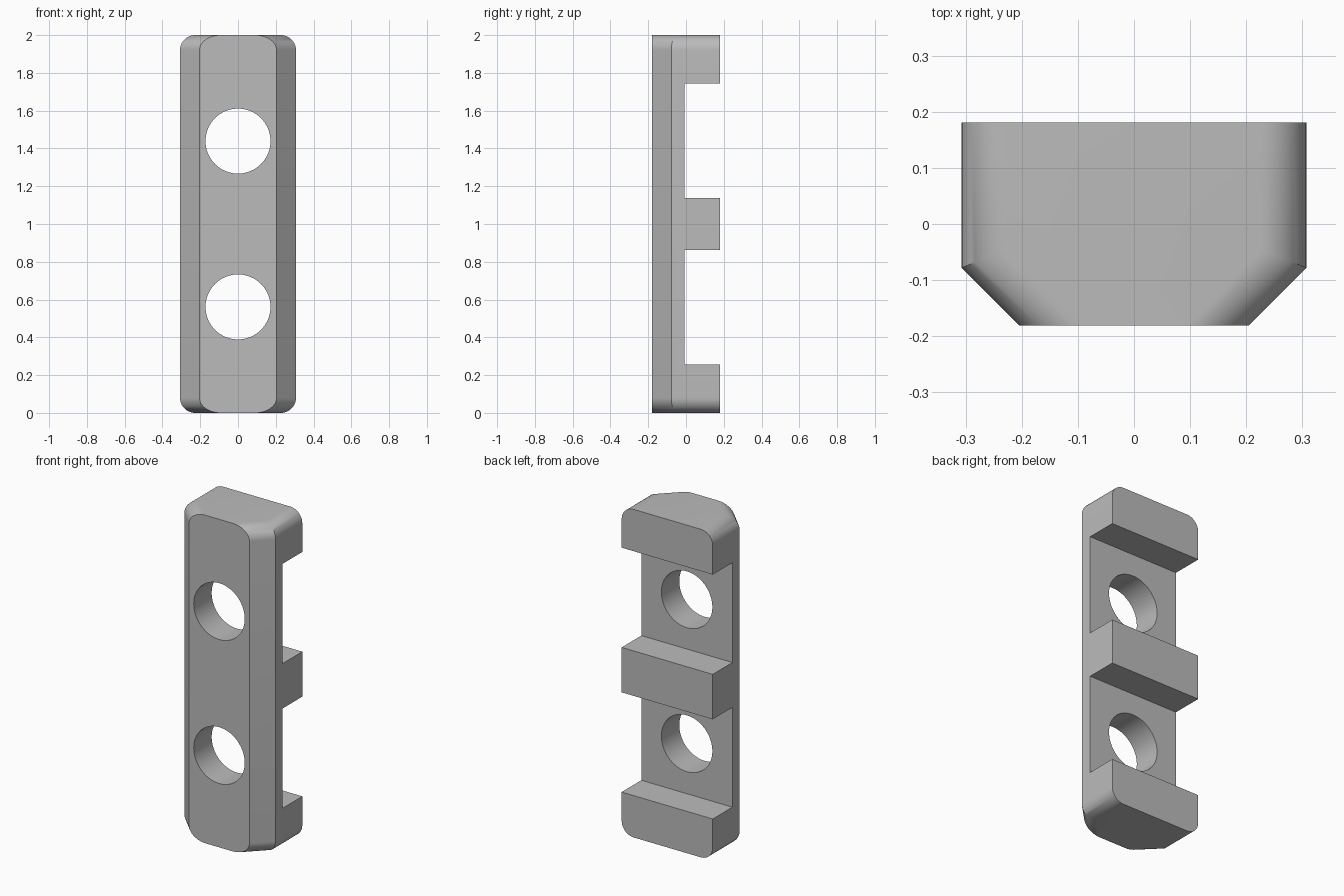
import bpy, bmesh, math
from mathutils import Matrix

old = bpy.data.objects.get("Cube")
if old:
    bpy.data.objects.remove(old, do_unlink=True)

HALF_W, HALF_D, HEIGHT = 0.307, 0.181, 2.0
CHAMFER, FILLET, STEPS = 0.103, 0.08, 12

grey = bpy.data.materials.new("plain grey")
grey.use_nodes = True
colour = (0.5, 0.5, 0.5, 1)
grey.diffuse_color = colour
grey.node_tree.nodes["Principled BSDF"].inputs["Base Color"].default_value = colour


def make_object(name, bm):
    bmesh.ops.recalc_face_normals(bm, faces=bm.faces)
    mesh = bpy.data.meshes.new(name)
    bm.to_mesh(mesh)
    bm.free()
    mesh.materials.append(grey)
    obj = bpy.data.objects.new(name, mesh)
    bpy.context.collection.objects.link(obj)
    return obj


def section(inset):
    """Chamfered outline with its sides and chamfers moved inward."""
    side = HALF_W - inset
    shoulder = CHAMFER - HALF_D + inset * math.tan(math.pi / 8)
    front = HALF_W - CHAMFER - inset * math.sqrt(2)
    right = [(front, -HALF_D), (side, shoulder), (side, HALF_D)]
    return right + [(-x, y) for x, y in reversed(right)]


# Body: chamfered bar lofted through the rounded ends
angles = [math.pi / 2 * i / STEPS for i in range(STEPS + 1)]
upper = [(HEIGHT - FILLET * (1 - math.sin(a)), FILLET * (1 - math.cos(a))) for a in angles]
levels = [(HEIGHT - z, d) for z, d in reversed(upper)] + upper
bm = bmesh.new()
rings = [[bm.verts.new((x, y, z)) for x, y in section(d)] for z, d in levels]
for low, high in zip(rings, rings[1:]):
    for i in range(len(low)):
        j = (i + 1) % len(low)
        bm.faces.new((low[i], low[j], high[j], high[i]))
bm.faces.new(rings[0])
bm.faces.new(rings[-1])
# Merge the front and back strips into single flat faces
bmesh.ops.recalc_face_normals(bm, faces=bm.faces)
for sign in (-1, 1):
    flat = [f for f in bm.faces if f.normal.y * sign > 0.999]
    bmesh.ops.dissolve_faces(bm, faces=flat, use_verts=False)
body = make_object("slotted_bar", bm)


def cut(cutter):
    mod = body.modifiers.new("cut", "BOOLEAN")
    mod.operation = "DIFFERENCE"
    mod.solver = "EXACT"
    mod.object = cutter
    bpy.context.view_layer.objects.active = body
    bpy.ops.object.modifier_apply(modifier=mod.name)
    bpy.data.objects.remove(cutter, do_unlink=True)


# Back slots and through holes, mirrored about mid height
for sign in (-1, 1):
    low, high = 0.137, 0.745
    middle = HEIGHT / 2 + sign * (low + high) / 2
    bm = bmesh.new()
    bmesh.ops.create_cube(bm, size=1, matrix=Matrix.Translation((0, 0.492, middle))
                          @ Matrix.Diagonal((1, 1, high - low, 1)))
    cut(make_object("slot_cutter", bm))

    bm = bmesh.new()
    bmesh.ops.create_cone(bm, cap_ends=True, segments=64, radius1=0.172, radius2=0.172, depth=1,
                          matrix=Matrix.Translation((0, 0, HEIGHT / 2 + sign * 0.439))
                          @ Matrix.Rotation(math.pi / 2, 4, "X"))
    cut(make_object("hole_cutter", bm))

bpy.ops.object.select_all(action="DESELECT")
body.select_set(True)
bpy.context.view_layer.objects.active = body
bpy.ops.object.shade_smooth_by_angle(angle=math.radians(30))
